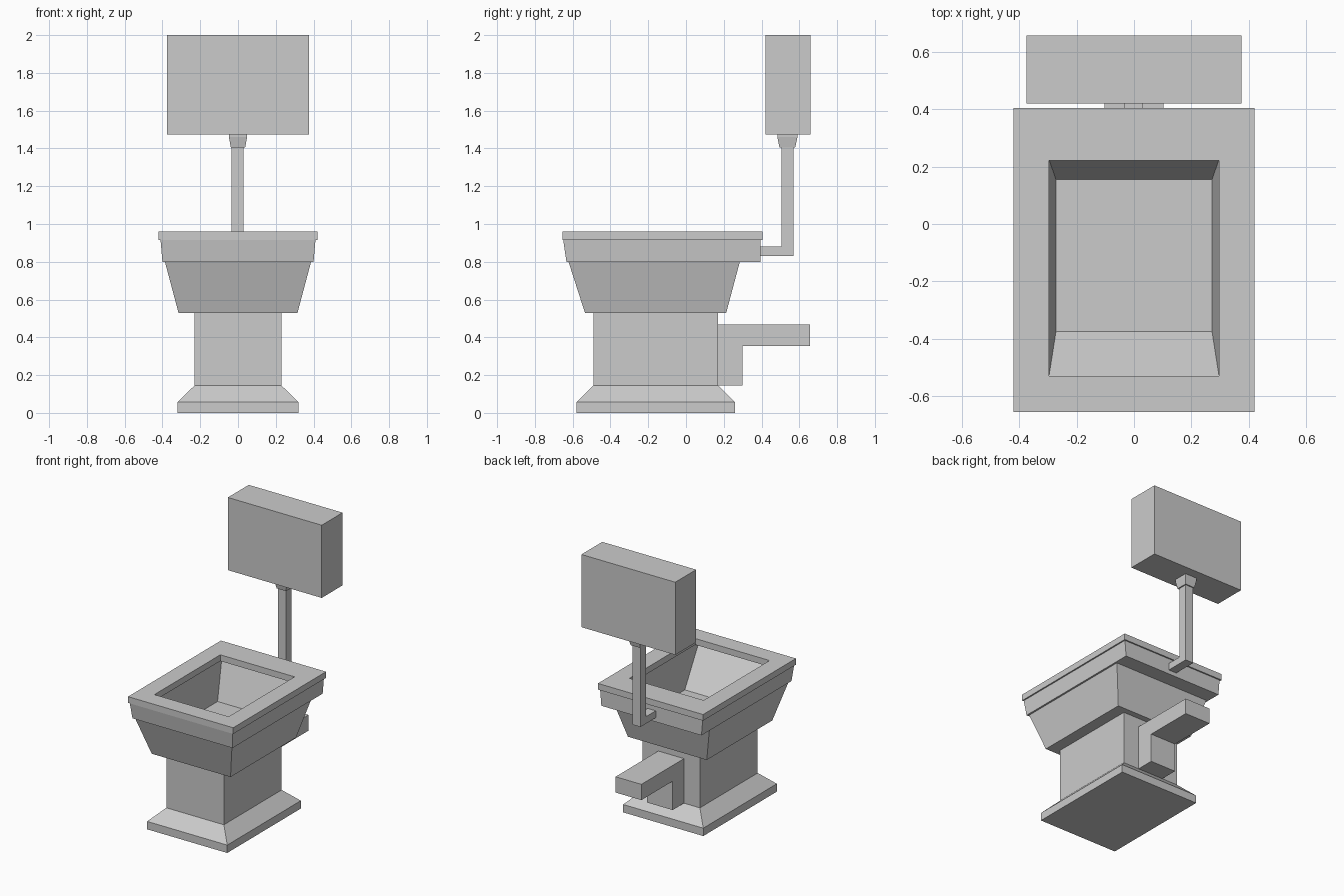
import bpy, bmesh

if "Cube" in bpy.data.objects:
    bpy.data.objects.remove(bpy.data.objects["Cube"])


def make_object(name, bm):
    bmesh.ops.recalc_face_normals(bm, faces=bm.faces)
    mesh = bpy.data.meshes.new(name)
    bm.to_mesh(mesh)
    bm.free()
    ob = bpy.data.objects.new(name, mesh)
    bpy.context.collection.objects.link(ob)
    return ob


def loft(name, sections, closed=False):
    """Skin rectangles given as (half width, front y, back y, z)."""
    bm = bmesh.new()
    rings = [[bm.verts.new(p) for p in
              ((-w, a, z), (w, a, z), (w, b, z), (-w, b, z))]
             for w, a, b, z in sections]
    pairs = list(zip(rings, rings[1:]))
    if closed:
        pairs.append((rings[-1], rings[0]))
    else:
        bm.faces.new(rings[0])
        bm.faces.new(rings[-1])
    for lo, hi in pairs:
        for i in range(4):
            j = (i + 1) % 4
            bm.faces.new((lo[i], lo[j], hi[j], hi[i]))
    return make_object(name, bm)


def extrude_profile(name, profile, x0, x1):
    """Extrude a side profile of (y, z) points along x."""
    bm = bmesh.new()
    face = bm.faces.new([bm.verts.new((x0, y, z)) for y, z in profile])
    out = bmesh.ops.extrude_face_region(bm, geom=[face])
    verts = [v for v in out["geom"] if isinstance(v, bmesh.types.BMVert)]
    bmesh.ops.translate(bm, verts=verts, vec=(x1 - x0, 0, 0))
    return make_object(name, bm)


# Plinth and column
loft("pedestal", [
    (0.32, -0.58, 0.26, 0.0),
    (0.32, -0.58, 0.26, 0.057),
    (0.23, -0.49, 0.17, 0.145),
    (0.23, -0.49, 0.17, 0.53)])

# Bowl: outside, projecting band, then the hollow down to its floor
loft("bowl", [
    (0.315, -0.535, 0.213, 0.53),
    (0.387, -0.622, 0.285, 0.80),
    (0.40, -0.633, 0.395, 0.80),
    (0.41, -0.65, 0.395, 0.915),
    (0.305, -0.585, 0.25, 0.915),
    (0.272, -0.375, 0.155, 0.655)])

# Seat ring
outer, inner = (0.42, -0.655, 0.405), (0.297, -0.53, 0.222)
loft("seat", [(*outer, 0.915), (*outer, 0.96),
              (*inner, 0.96), (*inner, 0.915)], closed=True)

# High cistern with its outlet collar
loft("tank", [(0.375, 0.42, 0.658, 1.475), (0.375, 0.42, 0.658, 2.0)])
loft("tank_collar", [
    (0.038, 0.495, 0.578, 1.405),
    (0.048, 0.484, 0.59, 1.46),
    (0.048, 0.484, 0.59, 1.475)])

# Bent pipes
extrude_profile("flush_pipe", [
    (0.385, 0.83), (0.57, 0.83), (0.57, 1.41),
    (0.505, 1.41), (0.505, 0.88), (0.385, 0.88)], -0.035, 0.03)
extrude_profile("drain_pipe", [
    (0.165, 0.145), (0.30, 0.145), (0.30, 0.353),
    (0.657, 0.353), (0.657, 0.467), (0.165, 0.467)], -0.103, 0.103)
